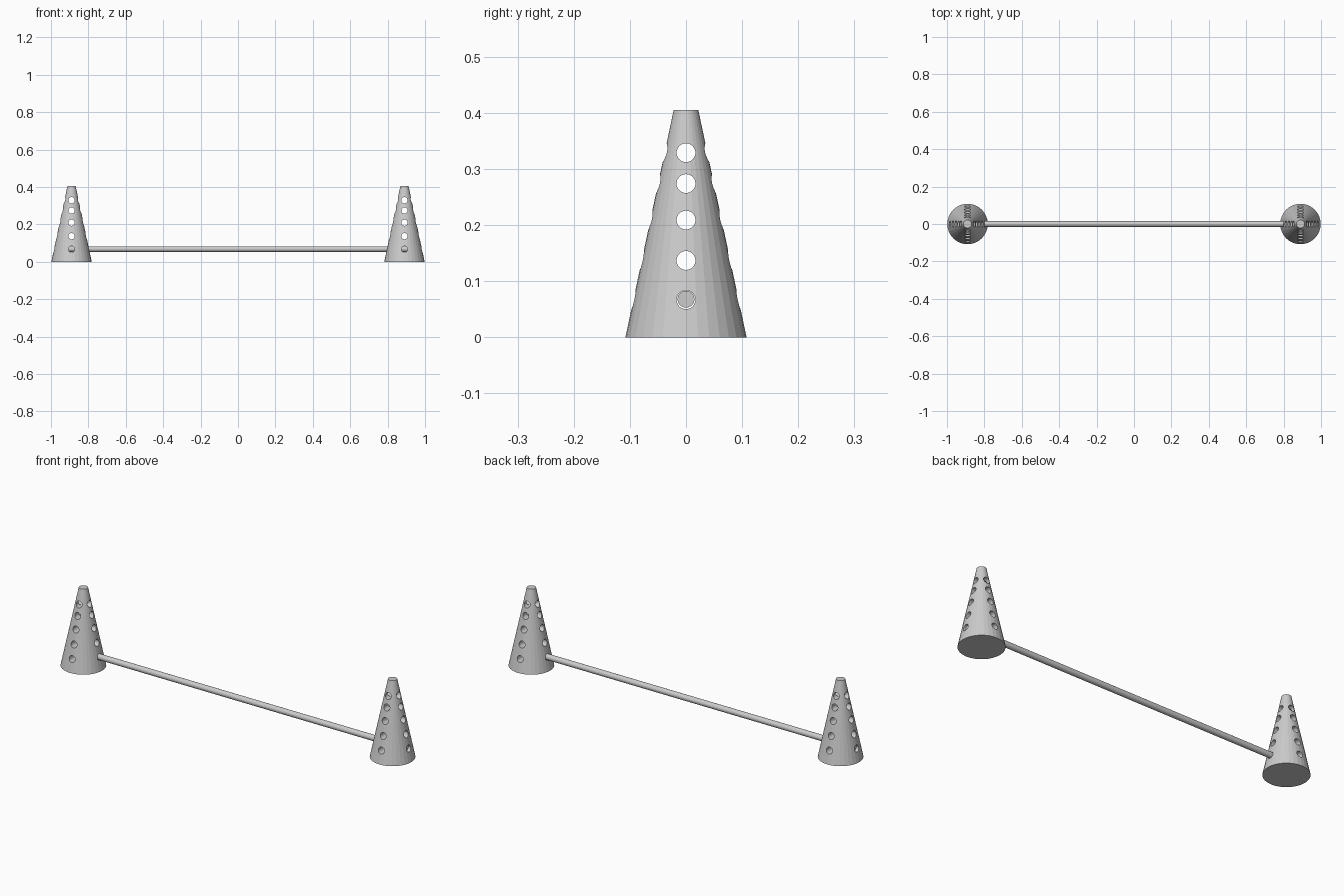
import bpy
from math import pi

if "Cube" in bpy.data.objects:
    bpy.data.objects.remove(bpy.data.objects["Cube"])

CONE_X = 0.89
HEIGHT = 0.405
HOLE_Z = (0.067, 0.137, 0.209, 0.274, 0.329)


def cylinder(name, radius, length, loc, rot):
    bpy.ops.mesh.primitive_cylinder_add(vertices=32, radius=radius, depth=length,
                                        location=loc, rotation=rot)
    bpy.context.object.name = name
    return bpy.context.object


def hole_cutter(name, x, rot):
    # one row of horizontal drills, joined into a single cutter
    drills = [cylinder(name, 0.0168, 0.4, (x, 0, z), rot) for z in HOLE_Z]
    bpy.ops.object.select_all(action='DESELECT')
    for d in drills:
        d.select_set(True)
    bpy.context.view_layer.objects.active = drills[0]
    bpy.ops.object.join()
    return drills[0]


def perforated_cone(name, x):
    bpy.ops.mesh.primitive_cone_add(vertices=32, radius1=0.108, radius2=0.022,
                                    depth=HEIGHT, location=(x, 0, HEIGHT / 2))
    cone = bpy.context.object
    cone.name = name
    # holes run through the cone along both x and y
    for axis, rot in (("x", (0, pi / 2, 0)), ("y", (pi / 2, 0, 0))):
        cutter = hole_cutter(name + "_cutter_" + axis, x, rot)
        mod = cone.modifiers.new("holes_" + axis, 'BOOLEAN')
        mod.operation = 'DIFFERENCE'
        mod.solver = 'EXACT'
        mod.object = cutter
        bpy.context.view_layer.objects.active = cone
        bpy.ops.object.modifier_apply(modifier=mod.name)
        bpy.data.objects.remove(cutter, do_unlink=True)


# Two cones
perforated_cone("left_cone", -CONE_X)
perforated_cone("right_cone", CONE_X)

# Crossbar resting in the lowest holes
bar = cylinder("hurdle_bar", 0.015, 1.94, (0, 0, 0.068), (0, pi / 2, 0))
bpy.ops.object.shade_smooth_by_angle()
